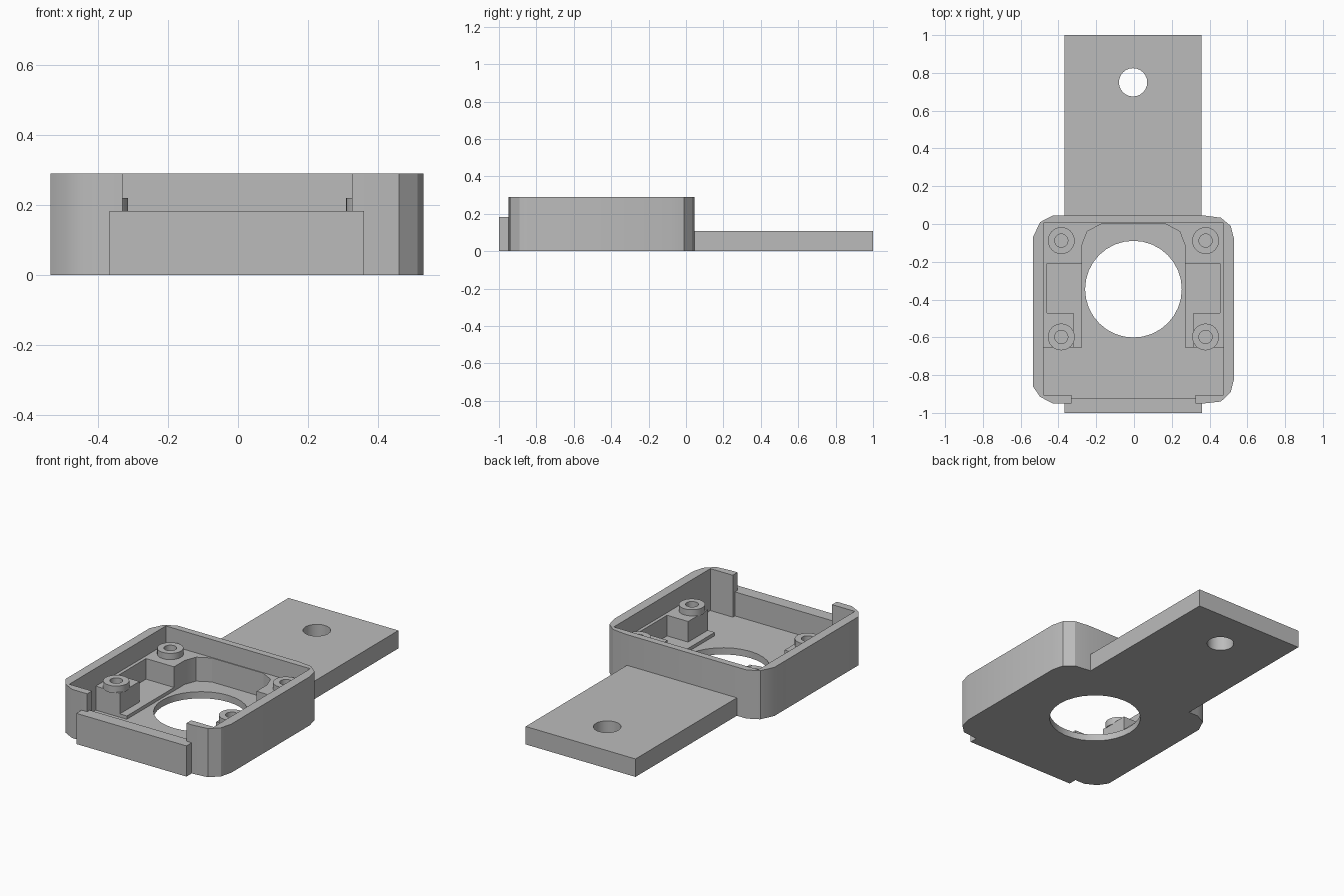
import bpy, bmesh, math

cube = bpy.data.objects.get("Cube")
if cube:
    bpy.data.objects.remove(cube, do_unlink=True)

grey = bpy.data.materials.new("plain grey")
grey.use_nodes = True
grey.diffuse_color = (0.5, 0.5, 0.5, 1)
grey.node_tree.nodes["Principled BSDF"].inputs["Base Color"].default_value = (0.5, 0.5, 0.5, 1)

MID = -0.003  # centre line of the housing


def prism(name, outline, z0, z1):
    """Extrude an xy outline from z0 to z1."""
    bm = bmesh.new()
    face = bm.faces.new([bm.verts.new((x, y, z0)) for x, y in outline])
    top = bmesh.ops.extrude_face_region(bm, geom=[face])["geom"]
    bmesh.ops.translate(bm, vec=(0, 0, z1 - z0),
                        verts=[v for v in top if isinstance(v, bmesh.types.BMVert)])
    bmesh.ops.recalc_face_normals(bm, faces=bm.faces)
    mesh = bpy.data.meshes.new(name)
    bm.to_mesh(mesh)
    bm.free()
    mesh.materials.append(grey)
    obj = bpy.data.objects.new(name, mesh)
    bpy.context.collection.objects.link(obj)
    return obj


def box(name, x0, x1, y0, y1, z0, z1):
    return prism(name, [(x0, y0), (x1, y0), (x1, y1), (x0, y1)], z0, z1)


def disc(name, x, y, r, z0, z1, sides=24):
    ring = [i * math.tau / sides for i in range(sides)]
    return prism(name, [(x + r * math.cos(a), y + r * math.sin(a)) for a in ring], z0, z1)


def cut(obj, *cutters):
    """Subtract the cutters, then delete them."""
    for c in cutters:
        c.hide_render = True
        mod = obj.modifiers.new("cut", "BOOLEAN")
        mod.operation, mod.solver, mod.object = "DIFFERENCE", "EXACT", c
    graph = bpy.context.evaluated_depsgraph_get()
    graph.update()
    mesh = bpy.data.meshes.new_from_object(obj.evaluated_get(graph))
    obj.modifiers.clear()
    obj.data = mesh
    for c in cutters:
        bpy.data.objects.remove(c, do_unlink=True)
    return obj


# Open housing with faceted corners, a front opening and a round floor window
outline = [(-0.535, -0.07), (-0.497, 0.01), (-0.43, 0.045), (0.37, 0.045),
           (0.46, 0.033), (0.512, -0.01), (0.53, -0.08), (0.53, -0.82),
           (0.512, -0.89), (0.46, -0.94), (0.37, -0.95), (-0.43, -0.95),
           (-0.497, -0.915), (-0.535, -0.86)]
housing = prism("housing", outline, 0, 0.29)
cut(housing,
    box("cavity", -0.48, 0.473, -0.905, 0.005, 0.04, 0.4),
    box("opening", -0.33, 0.325, -1.1, -0.85, 0.04, 0.4),
    disc("window", MID, -0.345, 0.256, -0.1, 0.2, 32))

# Front plate and rear mounting tab
front_plate = box("front_plate", -0.367, 0.36, -1, -0.925, 0, 0.183)
tab = box("mounting_tab", -0.367, 0.358, 0.03, 1, 0, 0.107)
cut(tab, disc("tab_hole", -0.005, 0.75, 0.075, -0.1, 0.3))

# Raised mounting frame: front posts, side ledges and a rounded rear pocket
half = [(0.17, 0), (0.245, -0.04), (0.272, -0.11), (0.272, -0.21), (0.457, -0.21),
        (0.457, -0.47), (0.318, -0.47), (0.318, -0.655), (0.479, -0.655), (0.479, 0.007)]
frame = prism("mounting_frame",
              [(MID + x, y) for x, y in half] + [(MID - x, y) for x, y in reversed(half)],
              0.03, 0.183)

bosses = []
centres = [(MID + s * 0.382, y) for s in (-1, 1) for y in (-0.088, -0.598)]
cut(frame, *[disc("screw_hole", x, y, 0.035, 0.08, 0.3) for x, y in centres])

# Hollow screw bosses on the frame
for x, y in centres:
    boss = disc("screw_boss", x, y, 0.071, 0.178, 0.22)
    bosses.append(cut(boss, disc("screw_hole", x, y, 0.035, 0.1, 0.3)))

# Low pads on the floor beside the window
pads = []
for s in (-1, 1):
    a, b = sorted((MID + s * 0.272, MID + s * 0.465))
    pads.append(box("floor_pad", a, b, -0.655, -0.205, 0.03, 0.06))

# Smooth the curved walls and keep real edges sharp
bpy.ops.object.select_all(action="DESELECT")
for obj in [housing, front_plate, tab, frame] + bosses + pads:
    obj.select_set(True)
bpy.context.view_layer.objects.active = housing
bpy.ops.object.shade_smooth_by_angle(angle=math.radians(28))
